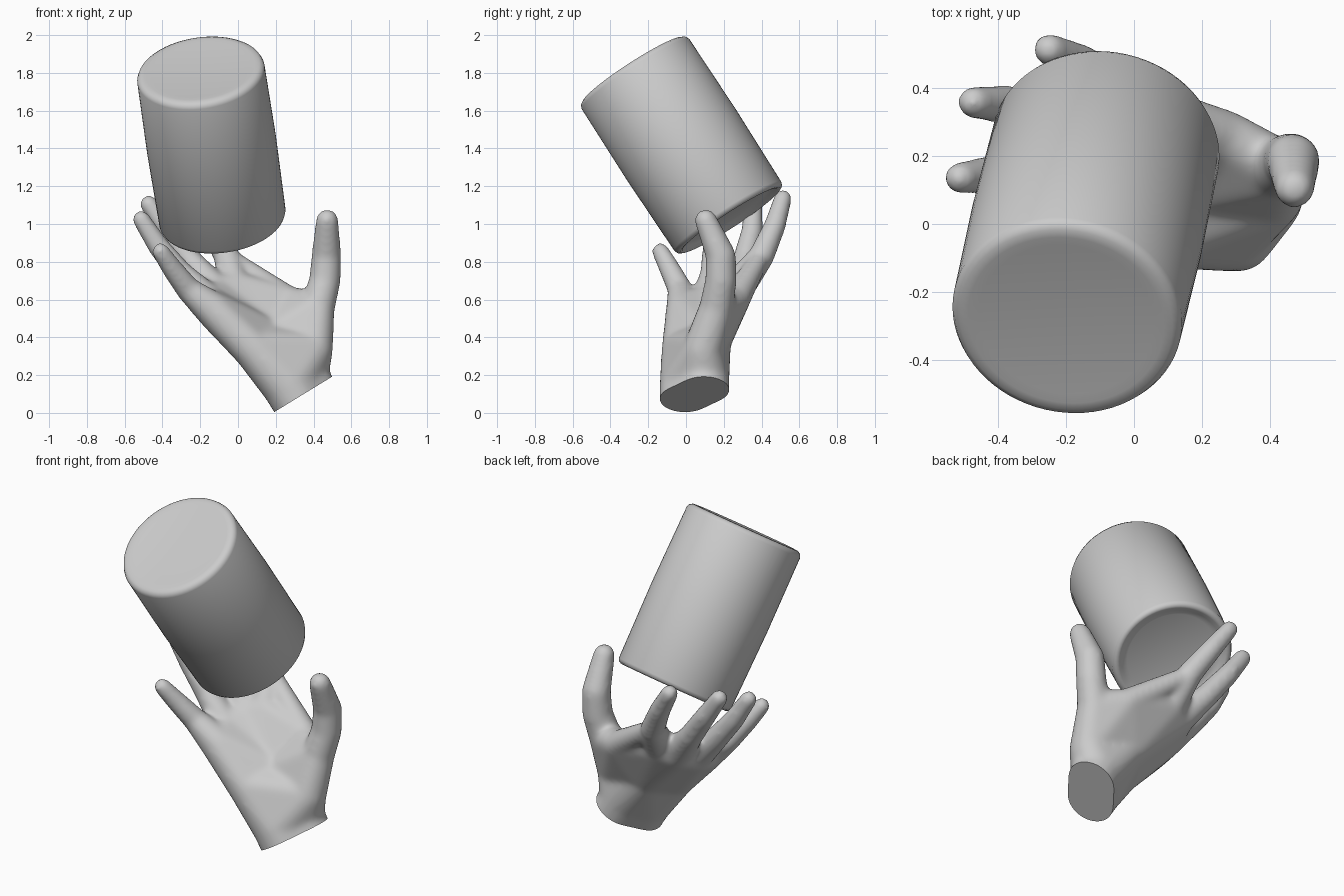
import bpy, bmesh, math
from mathutils import Vector

if "Cube" in bpy.data.objects:
    bpy.data.objects.remove(bpy.data.objects["Cube"])


def finish(bm, name):
    me = bpy.data.meshes.new(name)
    bm.to_mesh(me)
    bm.free()
    ob = bpy.data.objects.new(name, me)
    bpy.context.collection.objects.link(ob)
    for o in bpy.context.selected_objects:
        o.select_set(False)
    ob.select_set(True)
    bpy.context.view_layer.objects.active = ob
    return ob


def hull(bm, *balls):
    """Add the convex skin around a few balls (x, y, z, radius)."""
    tmp = bmesh.new()
    for x, y, z, r in balls:
        d = bmesh.ops.create_icosphere(tmp, subdivisions=3, radius=r)
        bmesh.ops.translate(tmp, verts=d["verts"], vec=(x, y, z))
    d = bmesh.ops.convex_hull(tmp, input=tmp.verts)
    junk = set(d["geom_interior"]) | set(d["geom_unused"])
    bmesh.ops.delete(tmp, geom=[g for g in junk if isinstance(g, bmesh.types.BMVert)], context="VERTS")
    me = bpy.data.meshes.new("tmp")
    tmp.to_mesh(me)
    tmp.free()
    bm.from_mesh(me)
    bpy.data.meshes.remove(me)


# Tilted cylinder: lathed profile with rounded rims, flat top, recessed base
top, bottom = Vector((-0.2, -0.283, 1.818)), Vector((-0.08, 0.235, 1.02))
length = (top - bottom).length
profile = [(0.0, 0.03), (0.25, 0.03), (0.28, 0.02), (0.30, 0.003), (0.315, 0.0), (0.33, 0.008),
           (0.337, 0.025), (0.344, length / 2), (0.34, length - 0.03),
           (0.332, length - 0.012), (0.315, length - 0.002), (0.29, length),
           (0.26, length - 0.004), (0.0, length - 0.004)]
bm = bmesh.new()
vs = [bm.verts.new((r, 0, z)) for r, z in profile]
es = [bm.edges.new(p) for p in zip(vs, vs[1:])]
bmesh.ops.spin(bm, geom=vs + es, axis=(0, 0, 1), cent=(0, 0, 0),
               angle=math.tau, steps=72, use_duplicate=False)
bmesh.ops.remove_doubles(bm, verts=bm.verts, dist=0.0005)
bmesh.ops.recalc_face_normals(bm, faces=bm.faces)
rot = (top - bottom).to_track_quat("Z", "Y")
for v in bm.verts:
    v.co = rot @ v.co + bottom
finish(bm, "cylinder")
bpy.ops.object.shade_smooth_by_angle(angle=math.radians(50))

# Hand landmarks
cut = Vector((0.345, 0.045, 0.098))
axis = Vector((-0.52, 0, 0.85)).normalized()


def wrist(side, along):
    p = cut + axis * along + Vector((0.039, 0.05, 0.024)) * side
    return (*p, 0.136)


heel = (0.085, -0.02, 0.335, 0.11)
back = (0.17, 0.125, 0.385, 0.115)
thumb_root = (0.395, 0.09, 0.33, 0.108)
web = (0.27, 0.255, 0.59, 0.08)
fingers = {
    "little": [(-0.125, -0.01, 0.54, 0.098), (-0.26, -0.03, 0.65, 0.067), (-0.345, -0.085, 0.76, 0.057), (-0.41, -0.135, 0.855, 0.047)],
    "ring": [(-0.145, 0.115, 0.58, 0.092), (-0.305, 0.14, 0.74, 0.066), (-0.42, 0.145, 0.88, 0.058), (-0.512, 0.135, 1.025, 0.048)],
    "middle": [(-0.105, 0.225, 0.63, 0.092), (-0.25, 0.31, 0.80, 0.067), (-0.37, 0.35, 0.96, 0.059), (-0.472, 0.358, 1.105, 0.049)],
    "index": [(-0.015, 0.27, 0.66, 0.092), (-0.06, 0.40, 0.83, 0.069), (-0.155, 0.47, 0.99, 0.059), (-0.25, 0.513, 1.135, 0.049)],
    "thumb": [(0.42, 0.16, 0.55, 0.092), (0.46, 0.185, 0.70, 0.084), (0.468, 0.185, 0.83, 0.08), (0.472, 0.105, 1.02, 0.06)],
}
little, ring, middle, index, thumb = [f[0] for f in fingers.values()]

bm = bmesh.new()
# Wrist and palm
hull(bm, wrist(-1, -0.2), wrist(1, -0.2), wrist(-1, 0.08), wrist(1, 0.08))
hull(bm, wrist(-1, 0.08), wrist(1, 0.08), heel, back, thumb_root)
for patch in [(heel, back, little, ring), (back, ring, middle), (back, middle, index),
              (back, index, web), (back, web, thumb_root, thumb), (web, fingers["index"][1][:3] + (0.05,))]:
    hull(bm, *patch)
# Fingers and thumb
for joints in fingers.values():
    for a, b in zip(joints, joints[1:]):
        hull(bm, a, b)
hand = finish(bm, "hand")

# Fuse into one smooth skin
m = hand.modifiers.new("fuse", "REMESH")
m.mode = "VOXEL"
m.voxel_size = 0.012
s = hand.modifiers.new("soften", "SMOOTH")
s.factor = 0.5
s.iterations = 24
for mod in ("fuse", "soften"):
    bpy.ops.object.modifier_apply(modifier=mod)

# Flat cut at the wrist
bm = bmesh.new()
bm.from_mesh(hand.data)
bmesh.ops.bisect_plane(bm, geom=bm.verts[:] + bm.edges[:] + bm.faces[:],
                       plane_co=cut, plane_no=axis, clear_inner=True)
bmesh.ops.holes_fill(bm, edges=[e for e in bm.edges if e.is_boundary], sides=0)
bmesh.ops.recalc_face_normals(bm, faces=bm.faces)
bm.to_mesh(hand.data)
bm.free()
bpy.ops.object.shade_smooth_by_angle(angle=math.radians(45))
